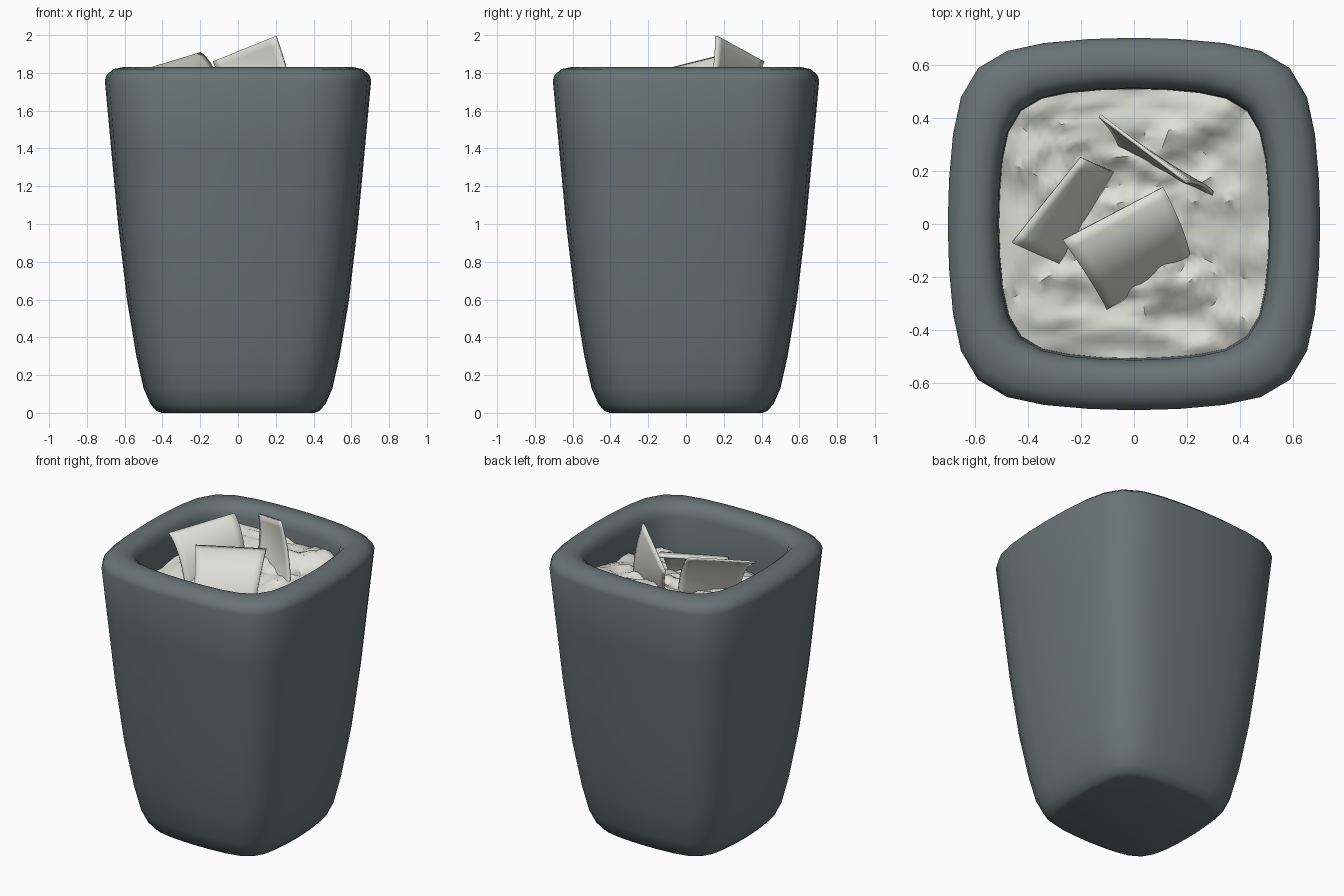
import bpy, math
from mathutils import Vector, noise

if "Cube" in bpy.data.objects:
    bpy.data.objects.remove(bpy.data.objects["Cube"])


def material(name, rgb):
    m = bpy.data.materials.new(name)
    m.diffuse_color = (*rgb, 1)
    m.use_nodes = True
    m.node_tree.nodes["Principled BSDF"].inputs["Base Color"].default_value = m.diffuse_color
    return m


GREY = material("slate grey plastic", (0.138, 0.171, 0.178))
PAPER = material("off white paper", (0.74, 0.74, 0.69))

# Rounded-square cross-section: one quarter, turned four times
QUARTER = [(.705, 0), (.70, .17), (.685, .34), (.655, .48),
           (.59, .59), (.48, .655), (.34, .685), (.17, .70)]
RING = []
for k in range(4):
    for x, y in QUARTER:
        for _ in range(k):
            x, y = -y, x
        RING.append((x / .705, y / .705))


def make(name, verts, faces, mat, angle):
    me = bpy.data.meshes.new(name)
    me.from_pydata(verts, [], faces)
    me.materials.append(mat)
    ob = bpy.data.objects.new(name, me)
    bpy.context.collection.objects.link(ob)
    bpy.ops.object.select_all(action='DESELECT')
    ob.select_set(True)
    bpy.context.view_layer.objects.active = ob
    bpy.ops.object.shade_smooth_by_angle(angle=math.radians(angle))
    return ob


def bridge(rings, n):
    return [(r * n + i, r * n + (i + 1) % n, (r + 1) * n + (i + 1) % n, (r + 1) * n + i)
            for r in range(rings - 1) for i in range(n)]


# Bin: outer wall, rolled rim, inner wall and floor in one loft
PROFILE = [(.405, 0), (.43, .01), (.463, .045), (.50, .13), (.538, .30), (.588, .60),
           (.635, 1.0), (.672, 1.4), (.705, 1.76), (.695, 1.79), (.66, 1.82),
           (.60, 1.832), (.56, 1.825), (.53, 1.80), (.515, 1.75), (.508, 1.5),
           (.50, 1.2), (.46, .5), (.42, .08)]
n = len(RING)
verts = [(x * s, y * s, z) for s, z in PROFILE for x, y in RING]
faces = bridge(len(PROFILE), n)
faces.append(tuple(reversed(range(n))))
faces.append(tuple(range((len(PROFILE) - 1) * n, len(PROFILE) * n)))
make("bin", verts, faces, GREY, 50)

# Crumpled paper fill: bumpy surface sloping up to the back
fine = []
for i in range(n):
    a, b = Vector(RING[i]), Vector(RING[(i + 1) % n])
    fine += [a, (a + b) / 2]
m, R = len(fine), 24


def fill_height(x, y):
    p = Vector((x * 5, y * 7, 3.1))
    bump = .05 * noise.noise(p) + .03 * noise.noise(p * 2.6)
    return 1.61 + .2 * y + bump


verts = []
for r in range(R):
    s = .512 * (1 - r / R)
    verts += [(v.x * s, v.y * s, fill_height(v.x * s, v.y * s)) for v in fine]
faces = bridge(R, m)
verts.append((0, 0, fill_height(0, 0)))
last = (R - 1) * m
faces += [(last + i, last + (i + 1) % m, R * m) for i in range(m)]
make("paper_fill", verts, faces, PAPER, 40)


# Loose sheets: bilinear patch with a curved bulge, given thickness
def sheet(name, top_a, top_b, low_b, low_a, bulge):
    a, b, c, d = map(Vector, (top_a, top_b, low_b, low_a))
    N = 10
    bulge = Vector(bulge)
    verts = []
    for j in range(N + 1):
        v = j / N
        for i in range(N + 1):
            u = i / N
            p = a.lerp(b, u).lerp(d.lerp(c, u), v)
            verts.append(p + bulge * (4 * v * (1 - v)))
    w = N + 1
    faces = [(j * w + i, (j + 1) * w + i, (j + 1) * w + i + 1, j * w + i + 1)
             for j in range(N) for i in range(N)]
    ob = make(name, verts, faces, PAPER, 40)
    mod = ob.modifiers.new("thickness", 'SOLIDIFY')
    mod.thickness = .014
    mod.offset = 0


sheet("front_sheet", (-.27, -.06, 1.79), (.11, .14, 1.79),
      (.21, -.12, 1.55), (-.10, -.33, 1.50), (.02, -.02, .06))
sheet("back_sheet", (-.13, .41, 1.86), (.20, .16, 1.995),
      (.31, .10, 1.58), (-.03, .22, 1.55), (.01, .015, 0))
sheet("left_sheet", (-.46, -.07, 1.825), (-.20, .25, 1.905),
      (-.08, .20, 1.60), (-.28, -.15, 1.54), (.02, -.01, .04))
